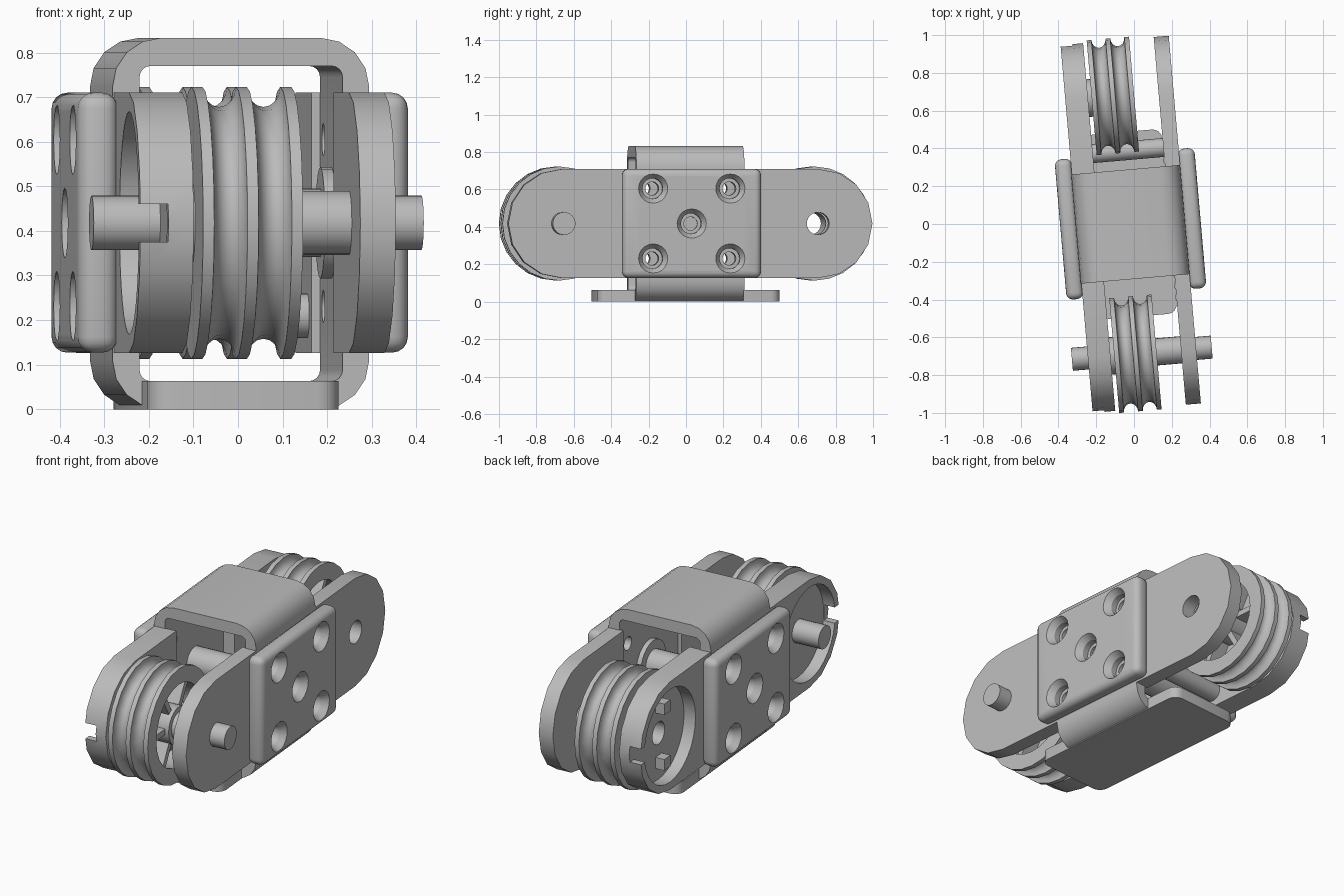
import bpy, bmesh, math
from mathutils import Matrix, Vector

old = bpy.data.objects.get("Cube")
if old:
    bpy.data.objects.remove(old, do_unlink=True)

ZC = 0.418     # height of the shaft line
END = 0.685    # distance of each wheel from the middle
parts = []

grey = bpy.data.materials.new("grey_metal")
grey.use_nodes = True
grey.diffuse_color = (0.5, 0.5, 0.5, 1)
grey.node_tree.nodes["Principled BSDF"].inputs["Base Color"].default_value = (0.5, 0.5, 0.5, 1)


def finish(bm, name):
    bmesh.ops.recalc_face_normals(bm, faces=bm.faces)
    me = bpy.data.meshes.new(name)
    bm.to_mesh(me)
    bm.free()
    me.materials.append(grey)
    ob = bpy.data.objects.new(name, me)
    bpy.context.collection.objects.link(ob)
    parts.append(ob)
    return ob


def box(name, x, y, z, bevel=0, edge_axis=None):
    bm = bmesh.new()
    bmesh.ops.create_cube(bm, size=1)
    for v in bm.verts:
        v.co = Vector([a + (c + 0.5) * (b - a) for c, (a, b) in zip(v.co, (x, y, z))])
    if bevel:
        edges = [e for e in bm.edges if edge_axis is None or
                 abs((e.verts[0].co - e.verts[1].co).normalized()[edge_axis]) > 0.9]
        bmesh.ops.bevel(bm, geom=edges, offset=bevel, segments=4, profile=0.5, affect='EDGES')
    return finish(bm, name)


def lathe(name, profile, y, z, sides=24, closed=False):
    """Turn (x, radius) points around a sideways axis."""
    bm = bmesh.new()
    rings = []
    for x, r in profile:
        rings.append([bm.verts.new((x, y + r * math.cos(a), z + r * math.sin(a)))
                      for a in (2 * math.pi * i / sides for i in range(sides))])
    pairs = list(zip(rings, rings[1:]))
    if closed:
        pairs.append((rings[-1], rings[0]))
    else:
        bm.faces.new(rings[0])
        bm.faces.new(rings[-1])
    for a, b in pairs:
        for i in range(sides):
            j = (i + 1) % sides
            bm.faces.new((a[i], a[j], b[j], b[i]))
    return finish(bm, name)


def rod(name, x0, x1, r, y, z=ZC, sides=24):
    return lathe(name, [(x0, r), (x1, r)], y, z, sides)


def cut(ob, cutters):
    for c in cutters:
        m = ob.modifiers.new("cut", 'BOOLEAN')
        m.operation = 'DIFFERENCE'
        m.solver = 'EXACT'
        m.object = c
    bpy.context.view_layer.update()
    dg = bpy.context.evaluated_depsgraph_get()
    me = bpy.data.meshes.new_from_object(ob.evaluated_get(dg))
    ob.modifiers.clear()
    ob.data = me
    for c in cutters:
        parts.remove(c)
        bpy.data.objects.remove(c, do_unlink=True)


def cheek(name, x0, x1, side):
    """Round-ended side plate from the frame to one wheel."""
    bm = bmesh.new()
    r = 0.292
    pts = [(0.285, ZC - r)]
    pts += [(END + r * math.cos(a), ZC + r * math.sin(a))
            for a in (math.pi * (i / 8 - 0.5) for i in range(9))]
    pts.append((0.285, ZC + r))
    face = bm.faces.new([bm.verts.new((x0, side * y, z)) for y, z in pts])
    new = bmesh.ops.extrude_face_region(bm, geom=[face])["geom"]
    bmesh.ops.translate(bm, vec=(x1 - x0, 0, 0),
                        verts=[v for v in new if isinstance(v, bmesh.types.BMVert)])
    return finish(bm, name)


def wheel(name, y):
    """Double-grooved wheel with a recessed, spoked side."""
    x0, flange, groove, rim = -0.165, 0.025, 0.075, 0.305
    prof = [(x0, 0.06), (x0, rim)]
    for k in range(2):
        start = x0 + flange + k * (flange + groove)
        for i in range(9):
            t = math.pi * i / 8
            prof.append((start + groove * (1 - math.cos(t)) / 2, rim - 0.045 * math.sin(t)))
    prof += [(0.06, rim), (0.06, 0.22), (-0.04, 0.22), (-0.04, 0.1), (0.06, 0.1), (0.06, 0.06)]
    lathe(name, prof, y, ZC, 24, closed=True)
    for i in range(6):
        spoke = box(name + "_spoke", (-0.05, 0.04), (0.095, 0.225), (-0.015, 0.015))
        spoke.data.transform(Matrix.Translation((0, y, ZC)) @ Matrix.Rotation(i * math.pi / 3, 4, 'X'))


# Central frame and base
frame = box("frame", (-0.308, 0.27), (-0.29, 0.29), (0, 0.833), 0.11, 1)
cut(frame, [box("opening", (-0.247, 0.21), (-1, 1), (0.063, 0.77), 0.025, 1)])
box("base_plate", (-0.242, 0.188), (-0.49, 0.49), (0, 0.063), 0.05, 2)

# Side covers with countersunk holes, pierced through the frame
HOLES = [(0, ZC)] + [(y, ZC + z) for y in (-0.207, 0.207) for z in (-0.187, 0.187)]
for s, name, inner, outer in ((-1, "right_cover", -0.3, -0.39), (1, "left_cover", 0.262, 0.353)):
    cover = box(name, sorted((inner, outer)), (-0.37, 0.375), (0.127, 0.71), 0.035)
    cutters = [lathe("sink", [(outer + s * 0.01, 0.085), (outer - s * 0.035, 0.055),
                              (outer - s * 0.07, 0.055), (outer - s * 0.07, 0.036),
                              (outer - s * 0.2, 0.036)], y, z, 20) for y, z in HOLES]
    cut(cover, cutters)
    cut(frame, [rod("pierce", inner - s * 0.1, outer, 0.036, y, z, 20) for y, z in HOLES[1:]])

# Cross shaft in the middle and lower tie rod
rod("middle_shaft", -0.26, 0.23, 0.077, 0)
rod("middle_boss", 0.185, 0.22, 0.125, 0)
rod("tie_rod", -0.2, 0.2, 0.05, 0.39, 0.21)

# Ends: side plates and grooved wheels
for side, end in ((-1, "front"), (1, "back")):
    y = side * END
    left = cheek(end + "_left_plate", 0.19, 0.27, side)
    right = cheek(end + "_right_plate", -0.305, -0.185, side)
    cut(left, [rod("bore", 0.1, 0.4, 0.06, y)])
    cut(right, [rod("cup", -0.4, -0.24, 0.25, y, sides=32),
                rod("bore", -0.5, 0, 0.06, y),
                box("notch", (-0.4, -0.242), sorted((y + side * 0.2, y + side * 0.4)),
                    (0.375, 0.46))])
    wheel(end + "_wheel", y)
    lathe(end + "_washer", [(-0.19, 0.06), (-0.19, 0.1), (-0.16, 0.1), (-0.16, 0.06)],
          y, ZC, closed=True)

# Front axle with spacer, and the two pegs in the empty back cup
rod("front_axle", -0.39, 0.353, 0.061, -END)
rod("front_spacer", 0.05, 0.195, 0.072, -END)
for dz in (-0.15, 0.15):
    box("peg", (-0.29, -0.235), (END - 0.03, END + 0.03), (ZC + dz - 0.03, ZC + dz + 0.03))

# Turn the whole assembly slightly and shade it
turn = Matrix.Rotation(math.radians(5), 4, 'Z')
bpy.ops.object.select_all(action='DESELECT')
for ob in parts:
    ob.data.transform(turn)
    ob.select_set(True)
bpy.context.view_layer.objects.active = parts[0]
bpy.ops.object.shade_smooth_by_angle(angle=math.radians(28))
